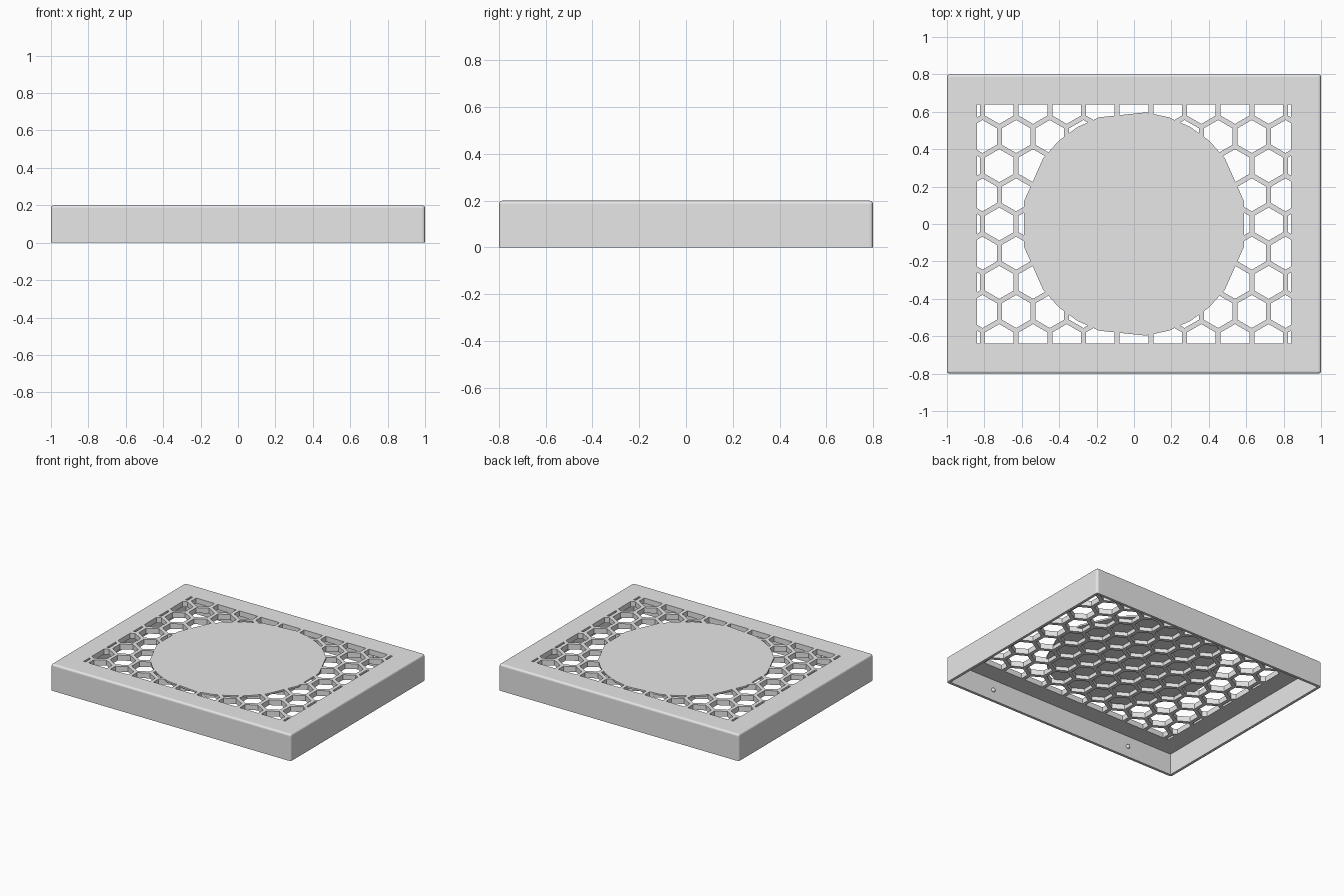
import bpy, bmesh, math
from mathutils import Matrix

start = bpy.data.objects.get("Cube")
if start:
    bpy.data.objects.remove(start, do_unlink=True)

# Main dimensions
LENGTH, DEPTH, HEIGHT = 2.0, 1.6, 0.2
WALL, PLATE, ROUND = 0.02, 0.04, 0.015
PITCH, HOLE = 0.18, 0.153
VENT_X, VENT_Y = 0.84, 0.64
DISC_RADIUS, DISC_THICK = 0.6, 0.012

grey = bpy.data.materials.new("light_grey")
grey.use_nodes = True
grey.diffuse_color = (0.8, 0.8, 0.8, 1)
grey.node_tree.nodes["Principled BSDF"].inputs["Base Color"].default_value = grey.diffuse_color


def finish(bm, name, cutter=False):
    bmesh.ops.recalc_face_normals(bm, faces=bm.faces)
    mesh = bpy.data.meshes.new(name)
    bm.to_mesh(mesh)
    bm.free()
    mesh.materials.append(grey)
    obj = bpy.data.objects.new(name, mesh)
    obj.hide_render = cutter
    bpy.context.collection.objects.link(obj)
    return obj


def box(bm, x, y, z0, z1):
    place = Matrix.Translation((0, 0, (z0 + z1) / 2)) @ Matrix.Diagonal((x, y, z1 - z0, 1))
    bmesh.ops.create_cube(bm, size=1, matrix=place)


def subtract(target, cutter):
    mod = target.modifiers.new("cut", "BOOLEAN")
    mod.operation = "DIFFERENCE"
    mod.solver = "EXACT"
    mod.object = cutter
    bpy.context.view_layer.objects.active = target
    bpy.ops.object.modifier_apply(modifier=mod.name)
    bpy.data.objects.remove(cutter, do_unlink=True)


# Outer block, rounded everywhere except around the open base
bm = bmesh.new()
box(bm, LENGTH, DEPTH, 0, HEIGHT)
edges = [e for e in bm.edges if max(v.co.z for v in e.verts) > HEIGHT / 2]
bmesh.ops.bevel(bm, geom=edges, offset=ROUND, segments=4, profile=0.5, affect="EDGES")
lid = finish(bm, "vented_lid")

# Hollow interior
bm = bmesh.new()
box(bm, LENGTH - 2 * WALL, DEPTH - 2 * WALL, -0.1, HEIGHT - PLATE)
subtract(lid, finish(bm, "cavity_cutter", True))

# Honeycomb of hexagons, trimmed to the vent rectangle
bm = bmesh.new()
for row in range(-4, 5):
    for col in range(-6, 7):
        x = (col + (row % 2) / 2) * PITCH
        y = row * PITCH * math.sqrt(3) / 2
        corners = []
        for k in range(6):
            a = math.radians(30 + 60 * k)
            r = HOLE / math.sqrt(3)
            corners.append(bm.verts.new((x + r * math.cos(a), y + r * math.sin(a), HEIGHT / 2)))
        bm.faces.new(corners)
for side in (1, -1):
    for limit in ((VENT_X * side, 0, 0), (0, VENT_Y * side, 0)):
        bmesh.ops.bisect_plane(bm, geom=bm.verts[:] + bm.edges[:] + bm.faces[:],
                               plane_co=limit, plane_no=limit, clear_outer=True)
raised = bmesh.ops.extrude_face_region(bm, geom=bm.faces[:])["geom"]
bmesh.ops.translate(bm, vec=(0, 0, HEIGHT),
                    verts=[v for v in raised if isinstance(v, bmesh.types.BMVert)])
honeycomb = finish(bm, "honeycomb_cutter", True)

# Keep a thin solid disc over the middle of the honeycomb
bm = bmesh.new()
bmesh.ops.create_cone(bm, cap_ends=True, segments=30, radius1=DISC_RADIUS,
                      radius2=DISC_RADIUS, depth=HEIGHT)
for v in bm.verts:
    a = round(math.atan2(v.co.y, v.co.x) / math.radians(12)) * math.radians(12)
    v.co.x, v.co.y = DISC_RADIUS * math.cos(a), DISC_RADIUS * math.sin(a)
    v.co.z += HEIGHT * 1.5 - DISC_THICK
subtract(honeycomb, finish(bm, "disc_keeper", True))
subtract(lid, honeycomb)

# Small snap bumps on the inside of the long walls
for side, label in ((-1, "front"), (1, "back")):
    for x, hand in ((0.6, "left"), (-0.6, "right")):
        bm = bmesh.new()
        bmesh.ops.create_uvsphere(bm, u_segments=16, v_segments=8, radius=0.016,
                                  matrix=Matrix.Translation((x, side * (DEPTH / 2 - WALL), 0.08)))
        bump = finish(bm, f"{label}_{hand}_snap_bump")
        for face in bump.data.polygons:
            face.use_smooth = True
